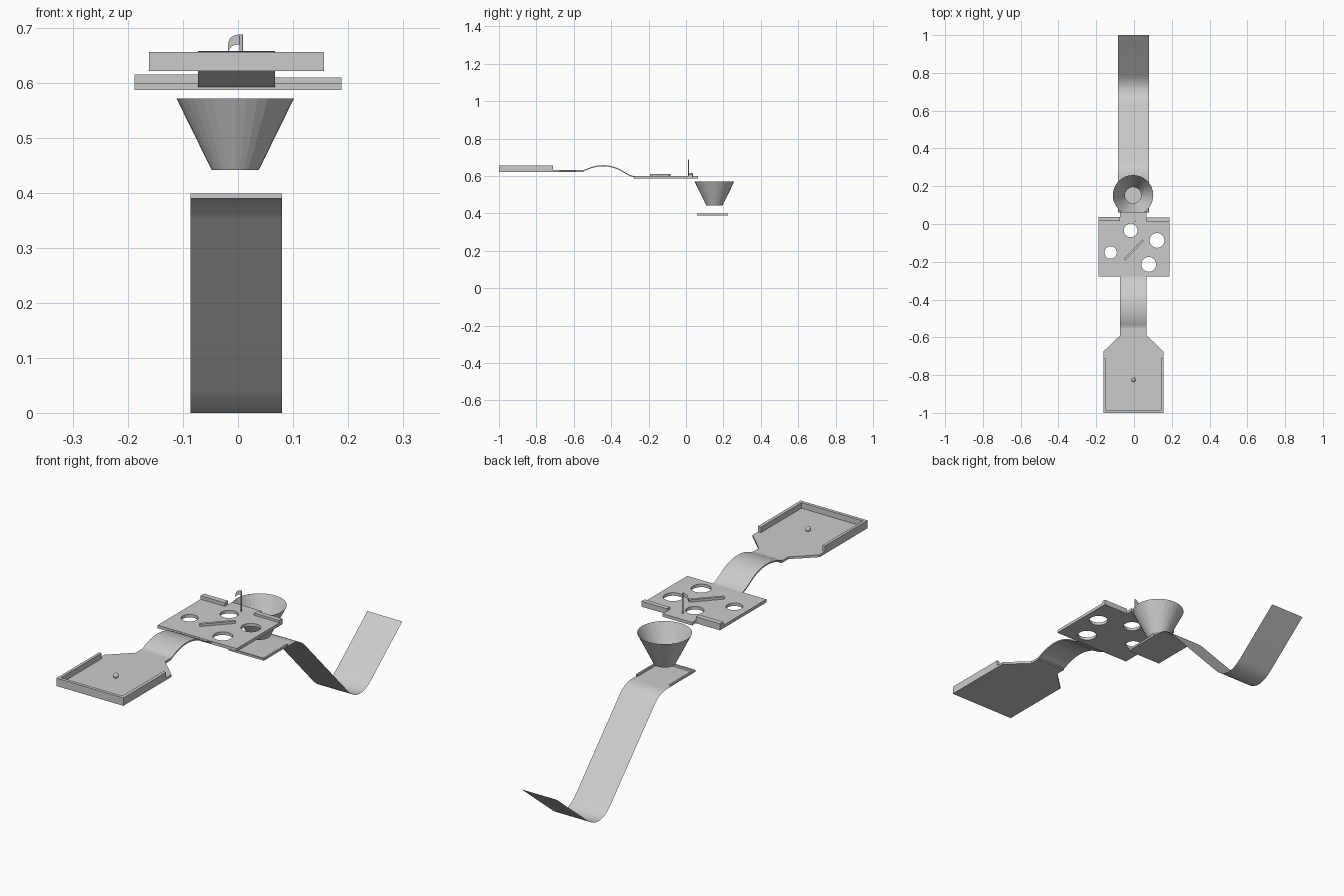
import bpy, bmesh, math
from mathutils import Vector

if "Cube" in bpy.data.objects:
    bpy.data.objects.remove(bpy.data.objects["Cube"])

grey = bpy.data.materials.new("plain grey")
grey.diffuse_color = (0.6, 0.6, 0.6, 1)
grey.use_nodes = True
grey.node_tree.nodes["Principled BSDF"].inputs["Base Color"].default_value = grey.diffuse_color


def finish(name, bm, smooth=False, fix=True):
    if fix:
        bmesh.ops.recalc_face_normals(bm, faces=bm.faces)
    me = bpy.data.meshes.new(name)
    bm.to_mesh(me)
    bm.free()
    ob = bpy.data.objects.new(name, me)
    bpy.context.collection.objects.link(ob)
    me.materials.append(grey)
    if smooth:
        bpy.ops.object.select_all(action='DESELECT')
        ob.select_set(True)
        bpy.context.view_layer.objects.active = ob
        bpy.ops.object.shade_smooth_by_angle(angle=math.radians(30))
    return ob


def prism(name, outline, z0, z1):
    """Flat outline in x, y raised from z0 to z1."""
    bm = bmesh.new()
    f = bm.faces.new([bm.verts.new((x, y, z0)) for x, y in outline])
    r = bmesh.ops.extrude_face_region(bm, geom=[f])
    for v in r['geom']:
        if isinstance(v, bmesh.types.BMVert):
            v.co.z = z1
    return finish(name, bm)


def box(name, x0, x1, y0, y1, z0, z1):
    return prism(name, [(x0, y0), (x1, y0), (x1, y1), (x0, y1)], z0, z1)


def ribbon(name, path, x0, x1, thick=0):
    """Sheet swept across x along a path in y, z."""
    bm = bmesh.new()
    rows = [[bm.verts.new((x, y, z)) for x in (x0, x1)] for y, z in path]
    for a, b in zip(rows, rows[1:]):
        bm.faces.new((a[0], a[1], b[1], b[0]))
    if thick:
        r = bmesh.ops.extrude_face_region(bm, geom=bm.faces[:])
        for v in r['geom']:
            if isinstance(v, bmesh.types.BMVert):
                v.co.z -= thick
    return finish(name, bm, True, fix=bool(thick))


def bend(a, b, c, n=12):
    """Rounded corner from a to c, pulled towards b."""
    a, b, c = Vector(a), Vector(b), Vector(c)
    return [tuple(a * (1 - t)**2 + b * 2 * t * (1 - t) + c * t * t)
            for t in [i / n for i in range(n + 1)]]


# Tee platform with tapered exit and low walls
prism("tee_platform", [(-.162, -1), (.156, -1), (.156, -.675), (.067, -.59),
                       (.067, -.545), (-.073, -.545), (-.073, -.59), (-.162, -.675)],
      .622, .632)
prism("tee_wall", [(-.162, -.71), (-.162, -1), (.156, -1), (.156, -.71),
                   (.142, -.71), (.142, -.986), (-.15, -.986), (-.15, -.71)], .622, .656)

# Ball
bm = bmesh.new()
bmesh.ops.create_uvsphere(bm, u_segments=20, v_segments=12, radius=.011)
bmesh.ops.translate(bm, verts=bm.verts, vec=(-.002, -.825, .643))
finish("ball", bm, True)

# Arched bridge
ribbon("arched_bridge", bend((-.6, .632), (-.545, .628), (-.53, .639), 5)
       + bend((-.53, .639), (-.435, .68), (-.345, .632), 14)[1:]
       + bend((-.345, .632), (-.295, .599), (-.27, .598), 6)[1:], -.073, .067, .006)

# Hole board with exit lip
board = prism("hole_board", [(-.188, -.277), (.188, -.277), (.188, .02), (.067, .02),
                             (.067, .063), (-.073, .063), (-.073, .02), (-.188, .02)],
              .587, .6)
bm = bmesh.new()
for x, y, r in [(-.018, -.034, .036), (.122, -.087, .039),
                (-.124, -.151, .033), (.078, -.214, .039)]:
    g = bmesh.ops.create_cone(bm, cap_ends=True, segments=32, radius1=r, radius2=r, depth=.1)
    bmesh.ops.translate(bm, verts=g['verts'], vec=(x, y, .594))
cutter = finish("hole_cutter", bm)
mod = board.modifiers.new("holes", 'BOOLEAN')
mod.object = cutter
mod.solver = 'EXACT'
bpy.context.view_layer.update()
cut = bpy.data.meshes.new_from_object(
    board.evaluated_get(bpy.context.evaluated_depsgraph_get()))
board.modifiers.clear()
board.data = cut
bpy.data.objects.remove(cutter)

# Back walls either side of the lip, and the diagonal bar
box("back_wall_left", -.188, -.073, .015, .038, .587, .615)
box("back_wall_right", .067, .188, .013, .034, .587, .61)
prism("diagonal_bar", [(-.054, -.185), (-.046, -.193), (.051, -.09), (.043, -.082)], .6, .61)

# Flag pole and waving flag
bm = bmesh.new()
bmesh.ops.create_cone(bm, cap_ends=True, segments=12, radius1=.003, radius2=.003, depth=.09)
bmesh.ops.translate(bm, verts=bm.verts, vec=(.006, .014, .643))
finish("flag_pole", bm)
bm = bmesh.new()
top = bend((.007, .688), (-.017, .689), (-.018, .67), 8)
low = bend((.007, .67), (-.014, .672), (-.018, .656), 8)
pairs = [[bm.verts.new((x, .014 - .004 * i / 8, z)) for x, z in (t, b)]
         for i, (t, b) in enumerate(zip(top, low))]
for a, b in zip(pairs, pairs[1:]):
    bm.faces.new((a[0], b[0], b[1], a[1]))
finish("flag", bm)

# Open funnel
bm = bmesh.new()
bmesh.ops.create_cone(bm, cap_ends=False, segments=32, radius1=.043, radius2=.107, depth=.13)
bmesh.ops.translate(bm, verts=bm.verts, vec=(-.005, .152, .507))
finish("funnel", bm)

# Catch ramp with a low lip round its landing
ribbon("catch_ramp", [(.06, .39)] + bend((.25, .39), (.302, .39), (.34, .35))
       + bend((.63, .043), (.706, -.037), (.79, .03)) + [(1, .2)], -.086, .08)
prism("landing_lip", [(-.086, .225), (-.086, .06), (.08, .06), (.08, .225),
                      (.073, .225), (.073, .067), (-.079, .067), (-.079, .225)], .39, .399)
